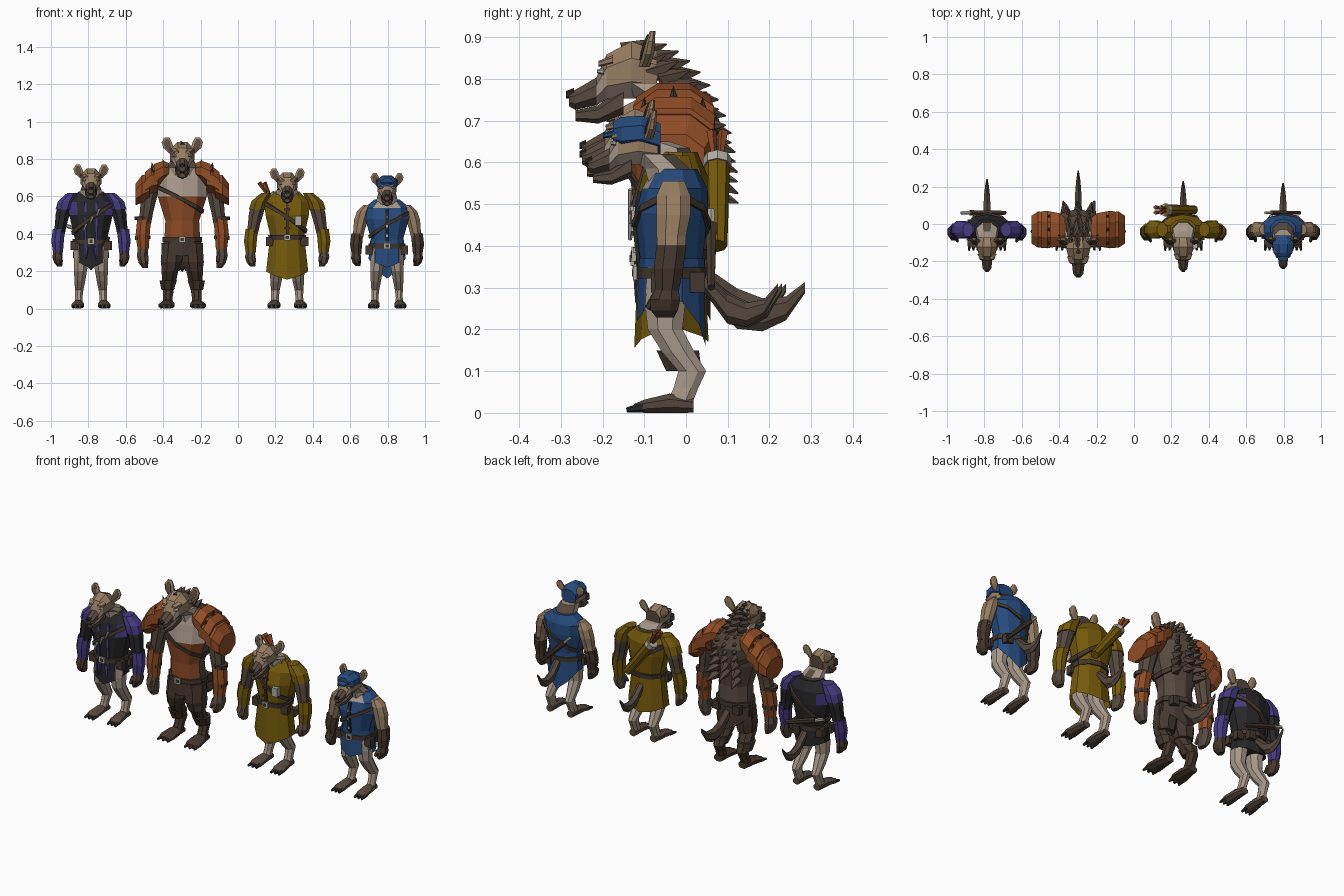
import bpy, bmesh, math, random
from mathutils import Vector

cube = bpy.data.objects.get("Cube")
if cube:
    bpy.data.objects.remove(cube, do_unlink=True)
random.seed(4)

# ---------- materials ----------
PALETTE = {"pale_fur": "a69688", "tan_fur": "957c62", "brown_fur": "574a40", "black_cloth": "2b2b2d",
           "purple_cloth": "483d80", "orange_leather": "8f4e2b", "mustard_cloth": "745a14",
           "blue_cloth": "2b4c7c", "dark_leather": "463a32", "pale_metal": "b0aca4"}
MATS = {}
for label, code in PALETTE.items():
    rgb = [(int(code[i:i + 2], 16) / 255) ** 2.2 for i in (0, 2, 4)] + [1]
    m = bpy.data.materials.new(label)
    m.use_nodes = True
    m.diffuse_color = rgb
    m.node_tree.nodes["Principled BSDF"].inputs["Base Color"].default_value = rgb
    MATS[label] = m
who = {"name": "", "x": 0.0}


# ---------- helpers ----------
def finish(part, bm, colour, rule=None):
    bmesh.ops.recalc_face_normals(bm, faces=bm.faces)
    mesh = bpy.data.meshes.new(part)
    names = [colour]
    if rule:
        for f in bm.faces:
            pick = rule(f.calc_center_median(), f.normal) or colour
            if pick not in names:
                names.append(pick)
            f.material_index = names.index(pick)
    bm.to_mesh(mesh)
    bm.free()
    for n in names:
        mesh.materials.append(MATS[n])
    ob = bpy.data.objects.new(who["name"] + "_" + part, mesh)
    ob.location.x = who["x"]
    bpy.context.collection.objects.link(ob)


def skin(part, rows, colour, rule=None, cap=True):
    """Join rows of points into a closed tube."""
    bm = bmesh.new()
    vs = [[bm.verts.new(p) for p in row] for row in rows]
    n = len(rows[0])
    for a, b in zip(vs, vs[1:]):
        for i in range(n):
            bm.faces.new((a[i], a[(i + 1) % n], b[(i + 1) % n], b[i]))
    if cap:
        bm.faces.new(vs[0])
        bm.faces.new(vs[-1])
    finish(part, bm, colour, rule)


def loft(part, stations, colour, axis="z", sides=8, rule=None):
    """Elliptical rings (x, y, z, radius, radius) across an axis."""
    rows = []
    for x, y, z, a, b in stations:
        row = []
        for i in range(sides):
            t = 2 * math.pi * (i + .5) / sides
            c, s = a * math.cos(t), b * math.sin(t)
            row.append({"z": (x + c, y + s, z), "y": (x + c, y, z + s), "x": (x, y + c, z + s)}[axis])
        rows.append(row)
    skin(part, rows, colour, rule)


def rod(part, p, q, r1, r2, colour, sides=6):
    p, q = Vector(p), Vector(q)
    bm = bmesh.new()
    bmesh.ops.create_cone(bm, cap_ends=True, segments=sides, radius1=r1, radius2=r2, depth=(q - p).length)
    bm.transform((q - p).to_track_quat("Z", "Y").to_matrix().to_4x4())
    bmesh.ops.translate(bm, verts=bm.verts, vec=(p + q) / 2)
    finish(part, bm, colour)


def box(part, centre, size, colour):
    bm = bmesh.new()
    bmesh.ops.create_cube(bm, size=1)
    for v in bm.verts:
        v.co = Vector([c + k * s for c, k, s in zip(centre, v.co, size)])
    finish(part, bm, colour)


def section(prof, z):
    """Body section (y, rx, ry) at height z."""
    z = min(max(z, prof[0][0]), prof[-1][0])
    for a, b in zip(prof, prof[1:]):
        if z <= b[0]:
            t = (z - a[0]) / (b[0] - a[0])
            return [u + (w - u) * t for u, w in zip(a[1:], b[1:])]


def band(part, prof, z, height, colour, tilt=0.0, out=.007):
    """Belt or diagonal strap that hugs the body."""
    rows = []
    for k, grow in ((-.5, 0), (-.5, out), (.5, out), (.5, 0)):
        row = []
        for i in range(10):
            t = 2 * math.pi * (i + .5) / 10
            zz = z + tilt * math.cos(t) + k * height
            y, rx, ry = section(prof, zz)
            row.append(((rx + grow) * math.cos(t), y + (ry + grow) * math.sin(t), zz))
        rows.append(row)
    skin(part, rows, colour, cap=False)


def skirt(prof, top, side, front, back, flare, colour):
    rows = [[], []]
    y, rx, ry = section(prof, top)
    for i in range(10):
        t = 2 * math.pi * (i + .5) / 10
        c, s = math.cos(t), math.sin(t)
        low = side + ((front if s < 0 else back) - side) * abs(s) ** 3
        rows[0].append(((rx + flare) * c, y + (ry + flare * .5) * s, low))
        rows[1].append(((rx + .004) * c, y + (ry + .004) * s, top))
    skin("skirt", rows, colour, cap=False)


# ---------- body parts ----------
def head(y0, z0, k, cap_colour=None):
    def at(*st):
        return [(x * k, y0 + y * k, z0 + z * k, a * k, b * k) for x, y, z, a, b in st]

    def fur(c, n):
        y, z = (c.y - y0) / k, (c.z - z0) / k
        return "brown_fur" if y < -.075 or y > .05 else "pale_fur" if z < 0 else None
    loft("head", at((0, -.15, -.05, .018, .017), (0, -.135, -.05, .03, .026), (0, -.085, -.03, .036, .036),
                    (0, -.06, .005, .054, .058), (0, 0, .022, .07, .074), (0, .06, .01, .055, .062)),
         "tan_fur", "y", 8, fur)
    loft("jaw", at((0, -.135, -.088, .02, .013), (0, -.08, -.085, .03, .022), (0, -.02, -.05, .045, .035)),
         "brown_fur", "y", 6)
    loft("nose", at((0, -.157, -.038, .012, .009), (0, -.138, -.034, .018, .013)), "black_cloth", "y", 6)
    for s in (-1, 1):
        loft("ear", at((s * .055, .03, .03, .016, .014), (s * .074, .04, .06, .03, .015),
                       (s * .083, .045, .09, .03, .012), (s * .082, .05, .115, .014, .007)), "tan_fur")
        loft("inner_ear", at((s * .066, .022, .045, .009, .004), (s * .077, .025, .065, .018, .004),
                             (s * .083, .032, .088, .019, .004), (s * .083, .04, .106, .008, .004)), "brown_fur")
        loft("eye", at((s * .037, -.083, .018, .006, .004), (s * .043, -.066, .018, .014, .009)),
             "pale_metal", "y", 6)
        loft("brow", at((s * .03, -.08, .036, .014, .007), (s * .042, -.045, .046, .022, .011)),
             "tan_fur", "y", 6)
    if cap_colour:
        loft("cap", at((0, -.075, .045, .045, .04), (0, -.05, .045, .068, .055), (0, .01, .05, .077, .054),
                       (0, .068, .03, .06, .05)), cap_colour, "y")
        loft("cap_brim", at((0, -.105, .04, .025, .008), (0, -.05, .05, .064, .012)), cap_colour, "y", 6)


def arms(w, kz, fat, upper, fore, hand, shoulder=None, rule=None):
    def at(s, *st):
        return [(s * x * w, y, .25 + (z - .25) * kz, a * fat, b * fat) for x, y, z, a, b in st]
    for s in (-1, 1):
        loft("upper_arm", at(s, (.115, -.03, .605, .025, .03), (.14, -.03, .565, .04, .046), (.155, -.03, .51, .042, .046),
                             (.166, -.035, .45, .035, .04), (.175, -.035, .4, .033, .038)), upper)
        if shoulder:
            loft("sleeve", at(s, (.105, -.03, .617, .03, .04), (.137, -.03, .575, .048, .052),
                              (.15, -.03, .53, .049, .052)), shoulder)
        loft("forearm", at(s, (.177, -.035, .425, .036, .041), (.184, -.042, .36, .037, .04),
                           (.182, -.045, .3, .029, .032)), fore, rule=rule)
        loft("hand", at(s, (.182, -.045, .31, .026, .03), (.186, -.05, .275, .029, .041),
                        (.18, -.052, .245, .025, .037), (.172, -.05, .225, .014, .024)), hand)
        rod("thumb", *[p[:3] for p in at(s, (.17, -.07, .285, 0, 0), (.163, -.092, .25, 0, 0))], .013, .008, hand)


def legs(fat, thigh, foot, spread=1.0):
    for s in (-1, 1):
        x = s * spread
        loft("leg", [(x * .048, -.04, .35, .045 * fat, .055), (x * .052, -.05, .26, .043 * fat, .052),
                     (x * .056, -.05, .2, .037 * fat, .045), (x * .06, -.018, .145, .031 * fat, .042),
                     (x * .063, .015, .1, .024 * fat, .036), (x * .065, 0, .06, .021 * fat, .032),
                     (x * .066, -.015, .025, .023 * fat, .033)], thigh)
        loft("foot", [(x * .066, .018, .018, .022 * fat, .019), (x * .068, -.04, .023, .03 * fat, .025),
                      (x * .071, -.1, .016, .036 * fat, .017), (x * .072, -.125, .011, .03 * fat, .011)], foot, "y")
        for j in (-1, 0, 1):
            rod("toe", (x * .071 + j * .021 * fat, -.1, .014), (x * .073 + j * .024 * fat, -.142, .007), .013, .006,
                "black_cloth" if fat < 1.2 else foot)


def tail(k, end):
    loft("tail", [(0, .03 + y * (end - .03), z, a, b * k) for y, z, a, b in
                  ((0, .33, .02, .025), (.16, .295, .022, .035), (.36, .25, .021, .044), (.6, .235, .018, .036),
                   (.82, .25, .012, .026), (1, .30, .004, .012))], "brown_fur", "y", 6)


def torso(prof, colour, rule=None):
    loft("torso", [(0, y, z, a, b) for z, y, a, b in prof], colour, "z", 10, rule)


def slim(kz):
    return [(z if z < .38 else .37 + (z - .37) * kz, y, a, b) for z, y, a, b in
            ((.28, -.035, .095, .07), (.37, -.035, .09, .075), (.5, -.035, .122, .088),
             (.57, -.027, .128, .078), (.625, -.025, .07, .052))]


def neck(z, z1, y1, k):
    loft("neck", [(0, -.025, z - .05, .075 * k, .06 * k), (0, -.045, z + .015, .06 * k, .058 * k),
                  (0, y1, z1, .05 * k, .055 * k)], "pale_fur",
         rule=lambda c, n: "brown_fur" if n.y > .45 else None)


def belt(prof, z, pouches):
    band("belt", prof, z, .026, "dark_leather", out=.012)
    y, rx, ry = section(prof, z)
    box("buckle", (0, y - ry - .014, z), (.036, .01, .034), "pale_metal")
    box("buckle_core", (0, y - ry - .019, z), (.018, .004, .017), "dark_leather")
    for t in pouches:
        box("pouch", (rx * 1.08 * math.cos(t), y + ry * 1.1 * math.sin(t), z - .022), (.042, .036, .048), "dark_leather")


def front_strip(prof, x, width, z0, z1, colour):
    rows = []
    for z in (z0, (z0 + z1) / 2, z1):
        y, rx, ry = section(prof, z)
        f = y - ry * (1 - .3 * abs(x) / rx)
        rows.append([(x - width, f, z), (x + width, f, z), (x + width, f - .009, z), (x - width, f - .009, z)])
    skin("front_strip", rows, colour)


def begin(name, x):
    who.update(name=name, x=x)


# ---------- purple rogue ----------
begin("rogue", -.786)
body = slim(1.0)
torso(body, "black_cloth", lambda c, n: "purple_cloth" if abs(c.x) > .085 and c.z > .53 else None)
skirt(body, .37, .275, .215, .25, .012, "black_cloth")
arms(.97, 1.0, .98, "black_cloth", "purple_cloth", "dark_leather", "purple_cloth")
legs(1.0, "pale_fur", "brown_fur")
tail(.85, .24)
neck(.62, .66, -.09, 1)
head(-.122, .672, .85)
belt(body, .36, (-.5, .4, 1.1, 3.6, 2.6))
band("bandolier", body, .485, .022, "dark_leather", .085, .011)
for s in (-1, 1):
    front_strip(body, s * .03, .006, .29, .57, "purple_cloth")
    rod("coat_tail", (s * .02, -.115, .33), (s * .028, -.118, .265), .012, .004, "purple_cloth", 4)
for j in range(3):
    rod("knife", (.045 - .035 * j, -.132, .535 - .04 * j), (.03 - .035 * j, -.134, .495 - .04 * j), .008, .005, "pale_metal")
rod("sheath", (-.09, .06, .43), (.1, .06, .37), .016, .012, "dark_leather")
rod("dagger_grip", (-.14, .06, .446), (-.09, .06, .43), .009, .011, "pale_metal")

# ---------- orange brute ----------
begin("brute", -.298)
body = [(.3, -.03, .1, .08), (.38, -.03, .1, .085), (.47, -.035, .095, .085),
        (.6, -.035, .138, .105), (.7, -.02, .14, .1), (.77, -.025, .09, .075)]
torso(body, "brown_fur", lambda c, n: None if n.y > -.2 or c.z < .36 else
      "pale_fur" if c.z > .6 else "orange_leather")
arms(1.15, 1.33, 1.1, "brown_fur", "orange_leather", "brown_fur")
for s in (-1, 1):
    for z, r in ((.475, .043), (.37, .041)):
        rod("bracer_strap", (s * .211, -.04, z), (s * .212, -.04, z + .02), r, r, "dark_leather", 8)
    for part, st in (("pauldron_top", ((.07, .735, .07, .045), (.1, .735, .095, .06), (.15, .705, .105, .075))),
                     ("pauldron_middle", ((.13, .69, .1, .07), (.165, .685, .108, .078), (.2, .66, .105, .075))),
                     ("pauldron_rim", ((.175, .655, .1, .07), (.215, .64, .105, .08), (.25, .61, .08, .062)))):
        loft(part, [(s * x, -.03, z, a, b) for x, z, a, b in st], "orange_leather", "x")
    for y in (-.1, -.03, .04):
        rod("pauldron_stud", (s * .155, y, .75 - abs(y + .03) * .4), (s * .165, y, .785 - abs(y + .03) * .4), .012, 0, "dark_leather")
    rod("collar_plate", (s * .09, -.06, .74), (s * .105, -.06, .80), .03, 0, "orange_leather", 4)
    loft("trouser_leg", [(s * .062, -.04, .2, .05, .055), (s * .058, -.045, .25, .062, .066),
                         (s * .05, -.035, .35, .058, .07)], "dark_leather")
    loft("boot_cuff", [(s * .078, -.005, .1, .036, .046), (s * .075, -.02, .15, .05, .055)], "dark_leather")
legs(1.3, "dark_leather", "dark_leather", 1.18)
tail(1.1, .285)
neck(.74, .79, -.1, 1.4)
head(-.13, .8, 1.0)
belt(body, .37, (.9, 2.2))
skirt(body, .36, .3, .28, .22, .01, "dark_leather")
band("chest_strap", body, .585, .022, "dark_leather", -.07, .01)
# shaggy mane running from crown to mid back
for i in range(12):
    t = i / 11
    y = -.13 + .2 * math.sin(t * 1.6)
    z = .86 - .3 * t ** 1.7
    for x in (-.045, 0, .045):
        w = x * (.5 + t)
        lift = .035 * (1 - t) - abs(x) * .5
        rod("mane_tuft", (w, y - .015, z - abs(x) * .7), (w * 1.3 + random.uniform(-.01, .01), y + .055, z + lift - .035 * t),
            .03, .002, "brown_fur", 5)

# ---------- mustard archer ----------
begin("archer", .263)
body = slim(1.0)
torso(body, "mustard_cloth")
skirt(body, .38, .2, .155, .17, .026, "mustard_cloth")
arms(1.07, 1.0, 1.0, "brown_fur", "mustard_cloth", "brown_fur", "mustard_cloth")
legs(1.05, "pale_fur", "brown_fur")
tail(.85, .23)
neck(.62, .65, -.09, 1)
head(-.122, .652, .85)
belt(body, .38, (-.4, 3.5))
band("quiver_strap", body, .49, .022, "dark_leather", -.08, .011)
front_strip(body, 0, .007, .4, .59, "dark_leather")
for z in (.43, .48, .53):
    box("toggle", (0, section(body, z)[0] - section(body, z)[2] - .01, z), (.032, .008, .01), "dark_leather")
box("chest_pouch", (.06, -.115, .47), (.035, .03, .05), "pale_metal")
rod("quiver", (.06, .075, .4), (-.1, .075, .61), .024, .031, "mustard_cloth", 8)
rod("quiver_rim", (-.085, .075, .59), (-.1, .075, .61), .034, .034, "pale_metal", 8)
for j in range(4):
    dx, dy = .014 * (j % 2) - .007, .014 * (j // 2) - .007
    rod("arrow_feather", (-.1 + dx, .075 + dy, .61), (-.136 + dx * 2, .075 + dy * 2, .675), .006, .012, "orange_leather", 4)

# ---------- blue scout ----------
begin("scout", .797)
body = slim(.84)


def neckline(c, n):
    return "pale_fur" if n.y < -.2 and c.z > .55 and abs(c.x) < .04 else None


torso(body, "blue_cloth", neckline)
skirt(body, .37, .27, .22, .16, .014, "blue_cloth")
arms(.9, .86, .95, "tan_fur", "dark_leather", "dark_leather")
legs(.95, "pale_fur", "brown_fur")
tail(.8, .22)
neck(.57, .62, -.08, 1)
head(-.115, .632, .8, "blue_cloth")
belt(body, .335, (-.4, 3.5, .9))
band("shoulder_strap", body, .45, .018, "dark_leather", .07, .01)
front_strip(body, 0, .009, .36, .53, "black_cloth")
for z in (.39, .44, .49):
    box("button", (0, section(body, z)[0] - section(body, z)[2] - .01, z), (.012, .008, .012), "pale_metal")
rod("sword_sheath", (-.06, .06, .45), (.09, .06, .3), .015, .01, "dark_leather")
rod("sword_grip", (-.095, .06, .485), (-.06, .06, .45), .009, .009, "pale_metal")
